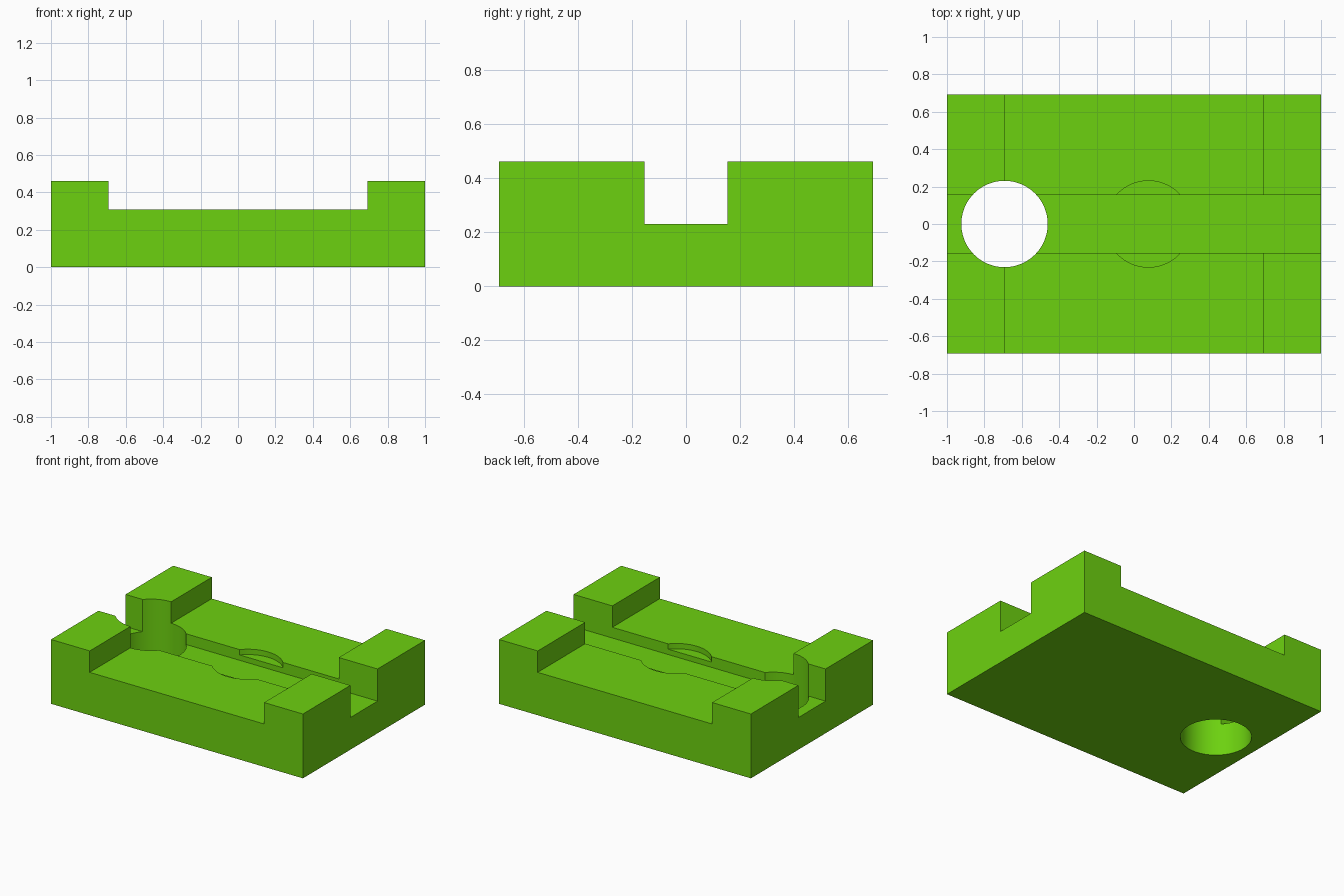
import bpy
import math

if "Cube" in bpy.data.objects:
    bpy.data.objects.remove(bpy.data.objects["Cube"], do_unlink=True)

# One module divides the whole part evenly
U = 2 / 26
LENGTH, WIDTH, HEIGHT = 26 * U, 18 * U, 6 * U
DECK, CHANNEL, LEDGE = 4 * U, 3 * U, 3.5 * U
RADIUS = 3 * U
TOP = HEIGHT + 0.2

green = bpy.data.materials.new("bright green")
green.use_nodes = True
colour = (0.152, 0.64, 0.005, 1)
green.diffuse_color = colour
green.node_tree.nodes["Principled BSDF"].inputs["Base Color"].default_value = colour


def box(name, sx, sy, z0, z1):
    bpy.ops.mesh.primitive_cube_add(size=1, location=(0, 0, (z0 + z1) / 2))
    ob = bpy.context.object
    ob.name = name
    ob.scale = (sx, sy, z1 - z0)
    bpy.ops.object.transform_apply(location=True, rotation=False, scale=True)
    ob.data.materials.append(green)
    return ob


def cylinder(name, x, z0, z1):
    bpy.ops.mesh.primitive_cylinder_add(vertices=96, radius=RADIUS, depth=z1 - z0,
                                        location=(x, 0, (z0 + z1) / 2))
    ob = bpy.context.object
    ob.name = name
    ob.data.materials.append(green)
    return ob


# Solid block
block = box("base_block", LENGTH, WIDTH, 0, HEIGHT)

# Recessed deck, lengthwise channel, shallow round pocket, through hole
cutters = [
    box("deck_cutter", 18 * U, WIDTH + 1, DECK, TOP),
    box("channel_cutter", LENGTH + 1, 4 * U, CHANNEL, TOP),
    cylinder("pocket_cutter", U, LEDGE, TOP),
    cylinder("hole_cutter", -9 * U, -0.2, TOP),
]

bpy.ops.object.select_all(action="DESELECT")
block.select_set(True)
bpy.context.view_layer.objects.active = block
for cutter in cutters:
    cutter.hide_render = True
    mod = block.modifiers.new(cutter.name, "BOOLEAN")
    mod.operation = "DIFFERENCE"
    mod.solver = "EXACT"
    mod.object = cutter
    bpy.ops.object.modifier_apply(modifier=mod.name)
    bpy.data.objects.remove(cutter, do_unlink=True)

# Round walls smooth, machined edges sharp
bpy.ops.object.shade_smooth_by_angle(angle=math.radians(30))
